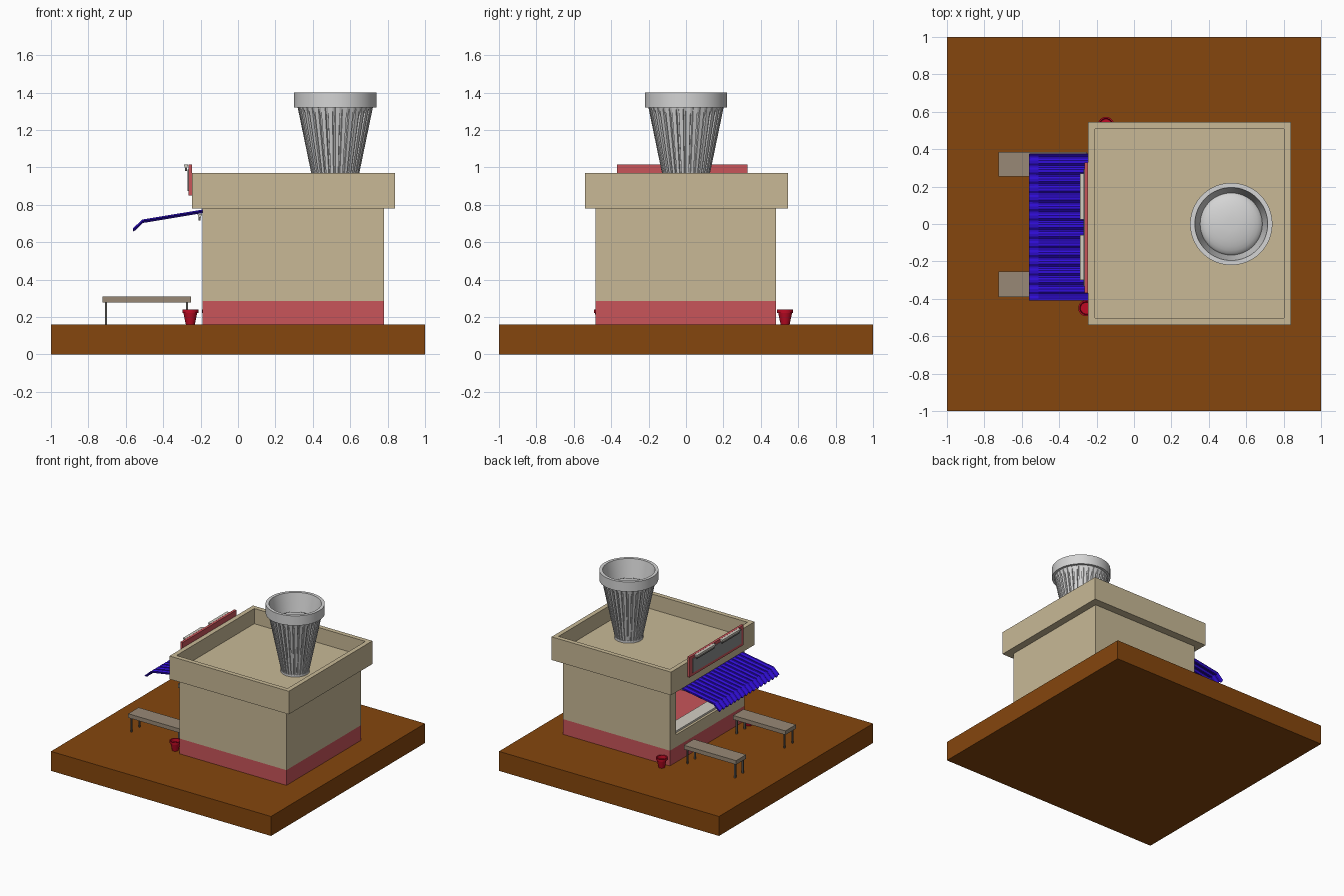
import bpy, bmesh, math
from mathutils import Vector

if "Cube" in bpy.data.objects:
    bpy.data.objects.remove(bpy.data.objects["Cube"])


def material(name, rgb):
    m = bpy.data.materials.new(name)
    m.use_nodes = True
    m.diffuse_color = (*rgb, 1)
    bsdf = m.node_tree.nodes["Principled BSDF"]
    bsdf.inputs["Base Color"].default_value = (*rgb, 1)
    bsdf.inputs["Roughness"].default_value = 0.8
    return m


BROWN = material("earth brown", (0.235, 0.061, 0.004))
BEIGE = material("beige plaster", (0.58, 0.485, 0.305))
ROSE = material("rose red", (0.58, 0.091, 0.102))
SILVER = material("light grey", (0.66, 0.66, 0.66))
BLUE = material("awning blue", (0.03, 0.004, 0.68))
TAUPE = material("bench taupe", (0.314, 0.25, 0.181))
RED = material("pot red", (0.51, 0.003, 0.017))
GREY = material("sign grey", (0.25, 0.26, 0.26))
DARK = material("metal grey", (0.13, 0.125, 0.115))
CREAM = material("lamp cream", (0.65, 0.62, 0.55))


def finish(name, bm, mat, smooth=False):
    bmesh.ops.recalc_face_normals(bm, faces=bm.faces)
    me = bpy.data.meshes.new(name)
    bm.to_mesh(me)
    bm.free()
    me.materials.append(mat)
    ob = bpy.data.objects.new(name, me)
    bpy.context.collection.objects.link(ob)
    if smooth:
        bpy.ops.object.select_all(action="DESELECT")
        ob.select_set(True)
        bpy.context.view_layer.objects.active = ob
        bpy.ops.object.shade_smooth_by_angle(angle=math.radians(35))
    return ob


def boxes(name, mat, *spans):
    """One object from boxes given as x0, x1, y0, y1, z0, z1."""
    bm = bmesh.new()
    for s in spans:
        lo, hi = Vector(s[0::2]), Vector(s[1::2])
        for v in bmesh.ops.create_cube(bm, size=1)["verts"]:
            v.co = Vector((lo[i] + (v.co[i] + 0.5) * (hi[i] - lo[i]) for i in range(3)))
    return finish(name, bm, mat)


def loft(name, mat, rings, closed=False, smooth=False):
    """Skin between rings of points that go round."""
    bm = bmesh.new()
    loops = [[bm.verts.new(p) for p in r] for r in rings]
    pairs = list(zip(loops, loops[1:]))
    if closed:
        pairs.append((loops[-1], loops[0]))
    for a, b in pairs:
        for i in range(len(a)):
            j = (i + 1) % len(a)
            bm.faces.new((a[i], a[j], b[j], b[i]))
    if not closed:
        bm.faces.new(loops[0])
        bm.faces.new(loops[-1])
    return finish(name, bm, mat, smooth)


def circle(x, y, r, z, n):
    return [(x + r * math.cos(math.tau * i / n), y + r * math.sin(math.tau * i / n), z)
            for i in range(n)]


# Ground slab and building
boxes("ground_slab", BROWN, (-1, 1, -1, 1, 0, 0.16))
boxes("wall_base", ROSE, (-0.19, 0.78, -0.485, 0.48, 0.16, 0.285))
boxes("walls", BEIGE,
      (0.74, 0.78, -0.485, 0.48, 0.285, 0.78),
      (-0.15, 0.74, 0.44, 0.48, 0.285, 0.78),
      (-0.15, 0.74, -0.485, -0.445, 0.285, 0.78),
      (-0.19, -0.15, 0.4, 0.48, 0.285, 0.78),
      (-0.19, -0.15, -0.485, -0.405, 0.285, 0.78),
      (-0.19, -0.15, -0.405, 0.4, 0.285, 0.385),
      (-0.19, -0.15, -0.405, 0.4, 0.745, 0.78))
boxes("serving_counter", CREAM, (-0.17, -0.06, -0.405, 0.4, 0.385, 0.4))

# Roof tray: a block whose top is inset and sunk
roof = boxes("roof_parapet", BEIGE, (-0.245, 0.84, -0.54, 0.545, 0.78, 0.97))
bm = bmesh.new()
bm.from_mesh(roof.data)
top = max(bm.faces, key=lambda f: f.calc_center_median().z)
bmesh.ops.inset_region(bm, faces=[top], thickness=0.053)
inner = bmesh.ops.extrude_face_region(bm, geom=[top])
bmesh.ops.translate(bm, vec=(0, 0, -0.125), verts=[v for v in inner["geom"] if isinstance(v, bmesh.types.BMVert)])
if top.is_valid:
    bmesh.ops.delete(bm, geom=[top], context="FACES_ONLY")
bm.to_mesh(roof.data)
bm.free()

# Rooftop cup: fluted body, rim, foot and domed filling
CX, RIBS = 0.52, 32


def fluted(r, z):
    ring = []
    for i in range(RIBS):
        for t, k in ((0, 1), (0.6, 1), (0.68, 0.94), (0.92, 0.94)):
            a = math.tau * (i + t) / RIBS
            ring.append((CX + r * k * math.cos(a), r * k * math.sin(a), z))
    return ring


loft("cup_body", SILVER, [fluted(0.104, 0.85), fluted(0.202, 1.325)])
loft("cup_foot", SILVER, [circle(CX, 0, 0.108, z, 48) for z in (0.845, 0.862)], smooth=True)
loft("cup_rim", SILVER, [circle(CX, 0, r, z, 64) for r, z in
                         ((0.165, 1.24), (0.2, 1.32), (0.22, 1.32), (0.22, 1.4), (0.195, 1.4))],
     closed=True, smooth=True)
# The body stops below the rim, so its cap is opened to show the filling
cup = bpy.data.objects["cup_body"]
bm = bmesh.new()
bm.from_mesh(cup.data)
cap = max(bm.faces, key=lambda f: f.calc_center_median().z)
bmesh.ops.delete(bm, geom=[cap], context="FACES_ONLY")
bm.to_mesh(cup.data)
bm.free()
loft("cup_filling", SILVER,
     [circle(CX, 0, 0.17 * math.cos(a), 1.235 + 0.055 * math.sin(a), 48)
      for a in (math.pi / 2 * k / 8 for k in range(8))], smooth=True)

# Corrugated awning with a drooping lip
bm = bmesh.new()
profile = ((-0.19, 0.765), (-0.51, 0.712), (-0.56, 0.665))
WAVES, Y0, Y1 = 16, -0.41, 0.375
cols = []
for i in range(WAVES * 4 + 1):
    y = Y0 + (Y1 - Y0) * i / (WAVES * 4)
    lift = 0.008 * math.sin(math.tau * i / 4 + math.pi / 4)
    cols.append([bm.verts.new((x, y, z + lift)) for x, z in profile])
for a, b in zip(cols, cols[1:]):
    for k in range(2):
        bm.faces.new((a[k], a[k + 1], b[k + 1], b[k]))
awning = finish("awning", bm, BLUE)
thick = awning.modifiers.new("thickness", "SOLIDIFY")
thick.thickness = 0.008
thick.offset = 0

# Sign board with grey panel
boxes("sign_board", ROSE, (-0.265, -0.245, -0.37, 0.33, 0.85, 1.015))
boxes("sign_panel", GREY, (-0.27, -0.264, -0.335, 0.295, 0.875, 0.99))


# Strip lamps: tapered housing with a tube below
def lamp(name, x, y0, y1, z):
    section = ((-0.012, 0), (0.012, 0), (0.006, -0.018), (-0.006, -0.018))
    loft(name + "_housing", CREAM, [[(x + dx, y, z + dz) for dx, dz in section] for y in (y0, y1)])
    boxes(name + "_tube", DARK, (x - 0.005, x + 0.005, y0 + 0.01, y1 - 0.01, z - 0.035, z - 0.018))


for side, y0, y1 in (("left", 0.025, 0.27), ("right", -0.3, -0.06)):
    lamp(side + "_sign_lamp", -0.278, y0, y1, 1.015)
    lamp(side + "_awning_lamp", -0.205, y0, y1, 0.75)

# Benches
for side, y0, y1 in (("left", 0.255, 0.385), ("right", -0.39, -0.255)):
    boxes(side + "_bench_seat", TAUPE, (-0.725, -0.25, y0, y1, 0.277, 0.31))
    boxes(side + "_bench_legs", DARK,
          *[(x - 0.006, x + 0.006, y - 0.006, y + 0.006, 0.16, 0.28)
            for x in (-0.706, -0.272) for y in (y0 + 0.015, y1 - 0.015)])

# Flower pots, hollow at the top
for name, x, y in (("front_pot", -0.255, -0.45), ("back_pot", -0.15, 0.53)):
    loft(name, RED, [circle(x, y, r, z, 24) for r, z in
                     ((0.024, 0.16), (0.037, 0.222), (0.043, 0.222), (0.043, 0.24),
                      (0.035, 0.24), (0.031, 0.215))], smooth=True)
